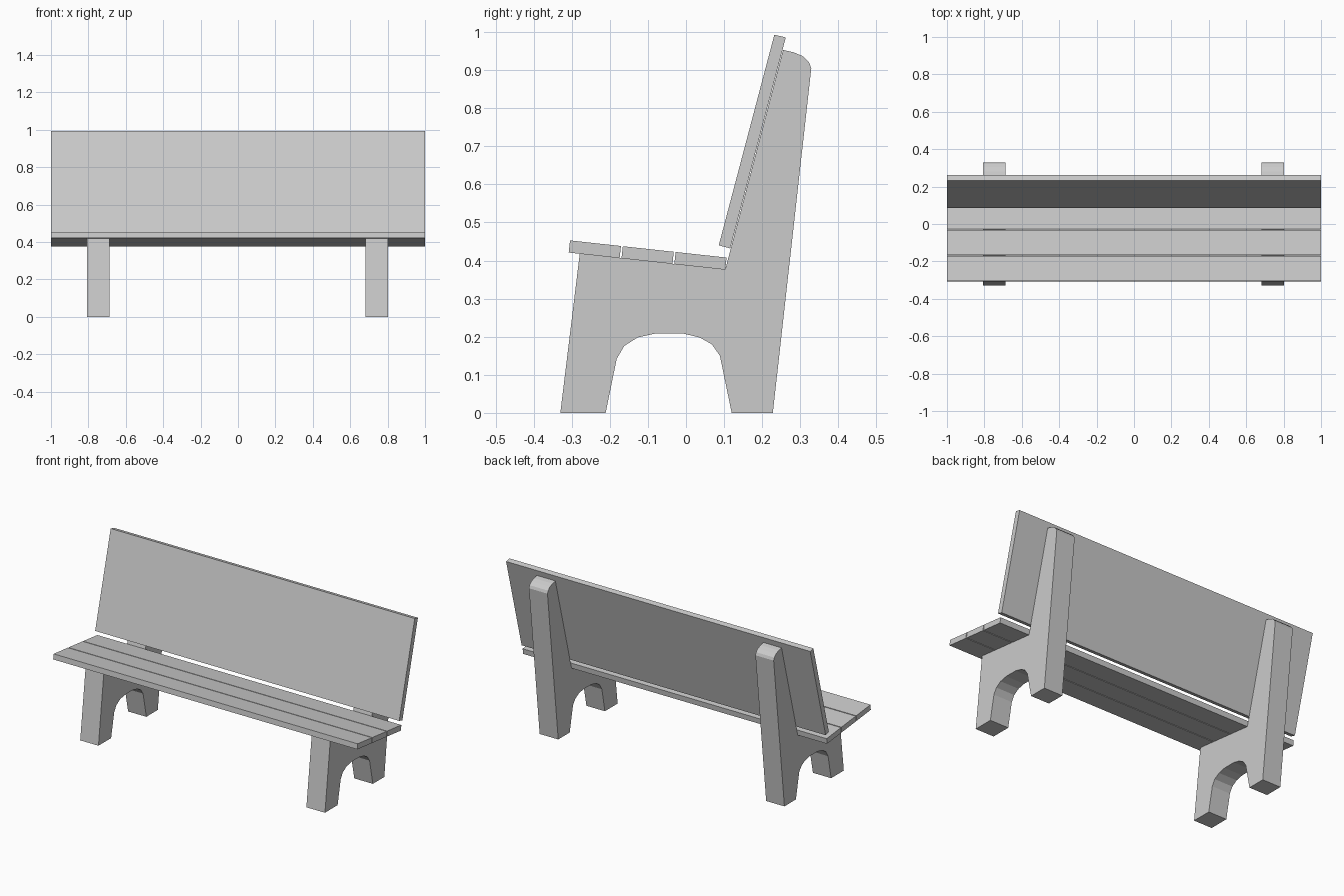
import bpy
import bmesh
from mathutils import Vector

if "Cube" in bpy.data.objects:
    bpy.data.objects.remove(bpy.data.objects["Cube"])


def extrude_profile(name, profile, x0, x1):
    """Extrude a (y, z) outline along x into a closed solid."""
    bm = bmesh.new()
    face = bm.faces.new([bm.verts.new((x0, y, z)) for y, z in profile])
    ext = bmesh.ops.extrude_face_region(bm, geom=[face])
    moved = [v for v in ext["geom"] if isinstance(v, bmesh.types.BMVert)]
    bmesh.ops.translate(bm, verts=moved, vec=(x1 - x0, 0, 0))
    bmesh.ops.recalc_face_normals(bm, faces=bm.faces)
    mesh = bpy.data.meshes.new(name)
    bm.to_mesh(mesh)
    bm.free()
    obj = bpy.data.objects.new(name, mesh)
    bpy.context.collection.objects.link(obj)
    return obj


# Side supports: feet with arch, seat bearer and raked back post in one outline
support = [
    (-0.33, 0), (-0.211, 0),
    (-0.182, 0.142), (-0.162, 0.176), (-0.127, 0.198), (-0.082, 0.208),
    (-0.006, 0.208), (0.036, 0.198), (0.068, 0.18), (0.089, 0.15),
    (0.12, 0), (0.228, 0),
    (0.329, 0.905), (0.323, 0.921), (0.306, 0.937), (0.282, 0.947),
    (0.255, 0.953), (0.103, 0.376), (-0.279, 0.418),
]
for name, x0, x1 in (("left_support", -0.807, -0.687), ("right_support", 0.681, 0.803)):
    extrude_profile(name, support, x0, x1)

# Seat: three planks tilted back, with narrow gaps
front, rear = Vector((-0.308, 0.421)), Vector((0.103, 0.376))
along = (rear - front).normalized()
up = Vector((-along.y, along.x)) * 0.032
length, gap = (rear - front).length, 0.005
width = (length - 2 * gap) / 3
for i in range(3):
    a = front + along * i * (width + gap)
    b = a + along * width
    extrude_profile(f"seat_plank_{i + 1}", [a, b, b + up, a + up], -1, 1)

# Backrest: one wide reclined board
extrude_profile("backrest", [(0.086, 0.44), (0.116, 0.432), (0.262, 0.986), (0.232, 0.993)], -1, 1)
